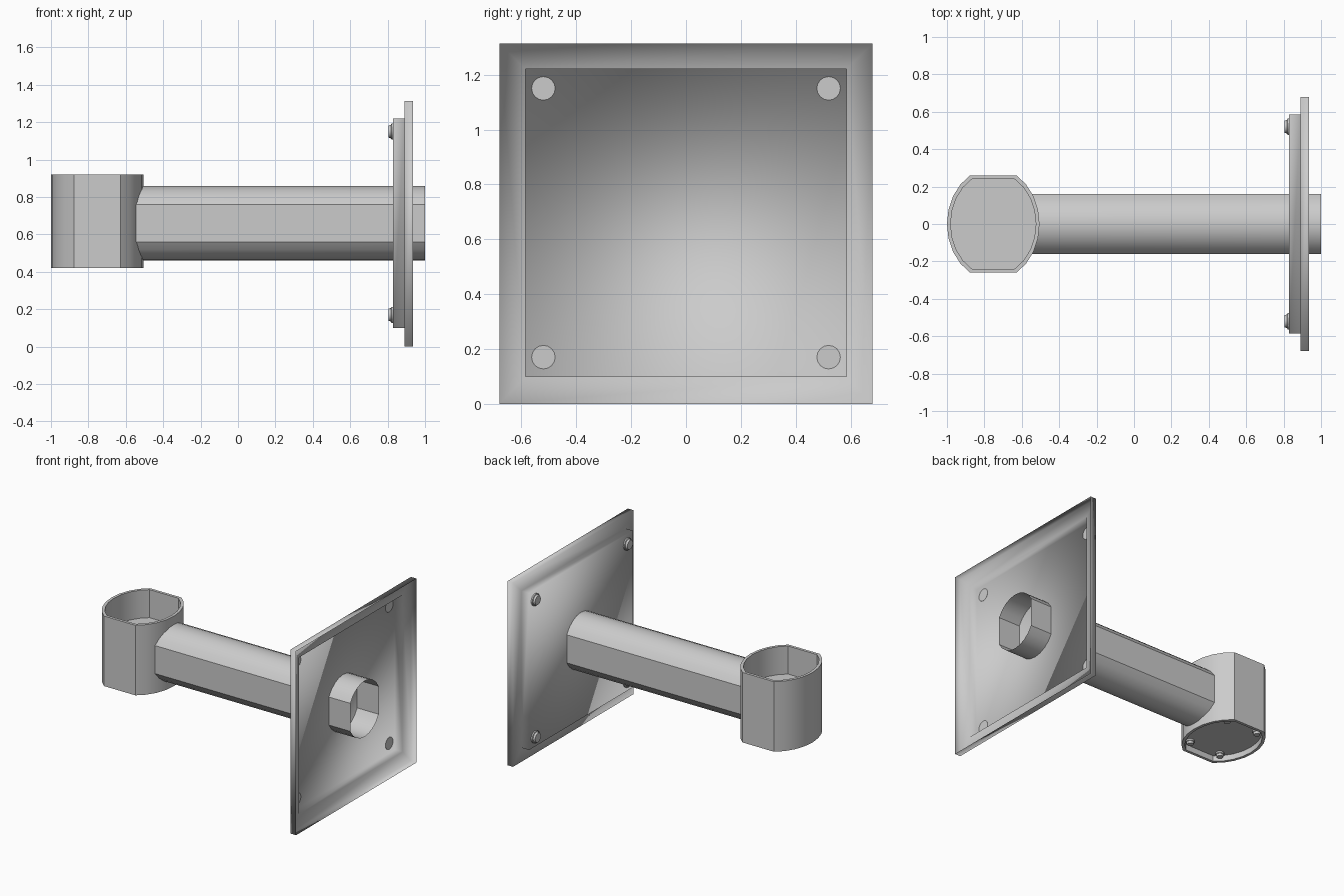
import bpy, bmesh
from math import sin, cos, pi, radians

if "Cube" in bpy.data.objects:
    bpy.data.objects.remove(bpy.data.objects["Cube"])


def finish(name, bm, angle=35):
    bmesh.ops.recalc_face_normals(bm, faces=bm.faces)
    me = bpy.data.meshes.new(name)
    bm.to_mesh(me)
    bm.free()
    ob = bpy.data.objects.new(name, me)
    bpy.context.collection.objects.link(ob)
    bpy.ops.object.select_all(action='DESELECT')
    ob.select_set(True)
    bpy.context.view_layer.objects.active = ob
    bpy.ops.object.shade_smooth_by_angle(angle=radians(angle))
    return ob


def loft(name, rings, cap_start=False, cap_end=False, angle=35):
    """Skin a list of equal-length point rings."""
    bm = bmesh.new()
    vs = [[bm.verts.new(p) for p in r] for r in rings]
    n = len(rings[0])
    for a, b in zip(vs, vs[1:]):
        for i in range(n):
            j = (i + 1) % n
            bm.faces.new((a[i], a[j], b[j], b[i]))
    if cap_start:
        bm.faces.new(vs[0])
    if cap_end:
        bm.faces.new(vs[-1])
    return finish(name, bm, angle)


def oval(long_half, flat_half, seg=8):
    """Two bowed ends joined by two straight sides."""
    t0 = radians(60)
    pts = []
    for k in (0, pi):
        for i in range(seg + 1):
            t = -t0 + 2 * t0 * i / seg
            pts.append((long_half * cos(t + k), flat_half / sin(t0) * sin(t + k)))
    return pts


CUP_X = -0.7525

# Socket cup: recessed underside, thin rims, raised inner floor
outer, inner = oval(0.2475, 0.26), oval(0.228, 0.24)
levels = [(inner, 0.46), (inner, 0.42), (outer, 0.42),
          (outer, 0.92), (inner, 0.92), (inner, 0.72)]
loft("socket_cup", [[(CUP_X + x, y, z) for x, y in o] for o, z in levels],
     True, True)

# Arm tube: open shell, its inner end trimmed to the curve of the cup
section = oval(0.2, 0.16)
start = [(CUP_X + 0.24 * (1 - (y / 0.3) ** 2) ** 0.5, y, 0.66 + z) for z, y in section]
end = [(1.0, y, 0.66 + z) for z, y in section]
loft("arm_tube", [start, end])

# Wall plate: pressed sheet pan, open at the back
def rect(x, y, z0, z1):
    return [(x, -y, z0), (x, y, z0), (x, y, z1), (x, -y, z1)]

loft("wall_plate", [rect(0.935, 0.68, 0, 1.313), rect(0.89, 0.68, 0, 1.313),
                    rect(0.89, 0.585, 0.1, 1.22), rect(0.83, 0.585, 0.1, 1.22)],
     cap_end=True, angle=180)


# Bolts: stepped round heads turned about an axis
def bolt(name, loc, axis, r, h, n=16):
    rings = []
    for rad, d in ((r, 0), (r, 0.4 * h), (0.85 * r, 0.5 * h), (0.75 * r, h)):
        ring = []
        for i in range(n):
            u, v = rad * cos(2 * pi * i / n), rad * sin(2 * pi * i / n)
            off = (-d, u, v) if axis == 'X' else (u, v, -d)
            ring.append([a + b for a, b in zip(loc, off)])
        rings.append(ring)
    loft(name, rings, True, True)


for sy in (-1, 1):
    for s in (-1, 1):
        bolt("plate_bolt", (0.831, sy * 0.52, 0.66 + s * 0.49), 'X', 0.043, 0.026)
        bolt("cup_bolt", (CUP_X + s * 0.125, sy * 0.185, 0.461), 'Z', 0.028, 0.03)
